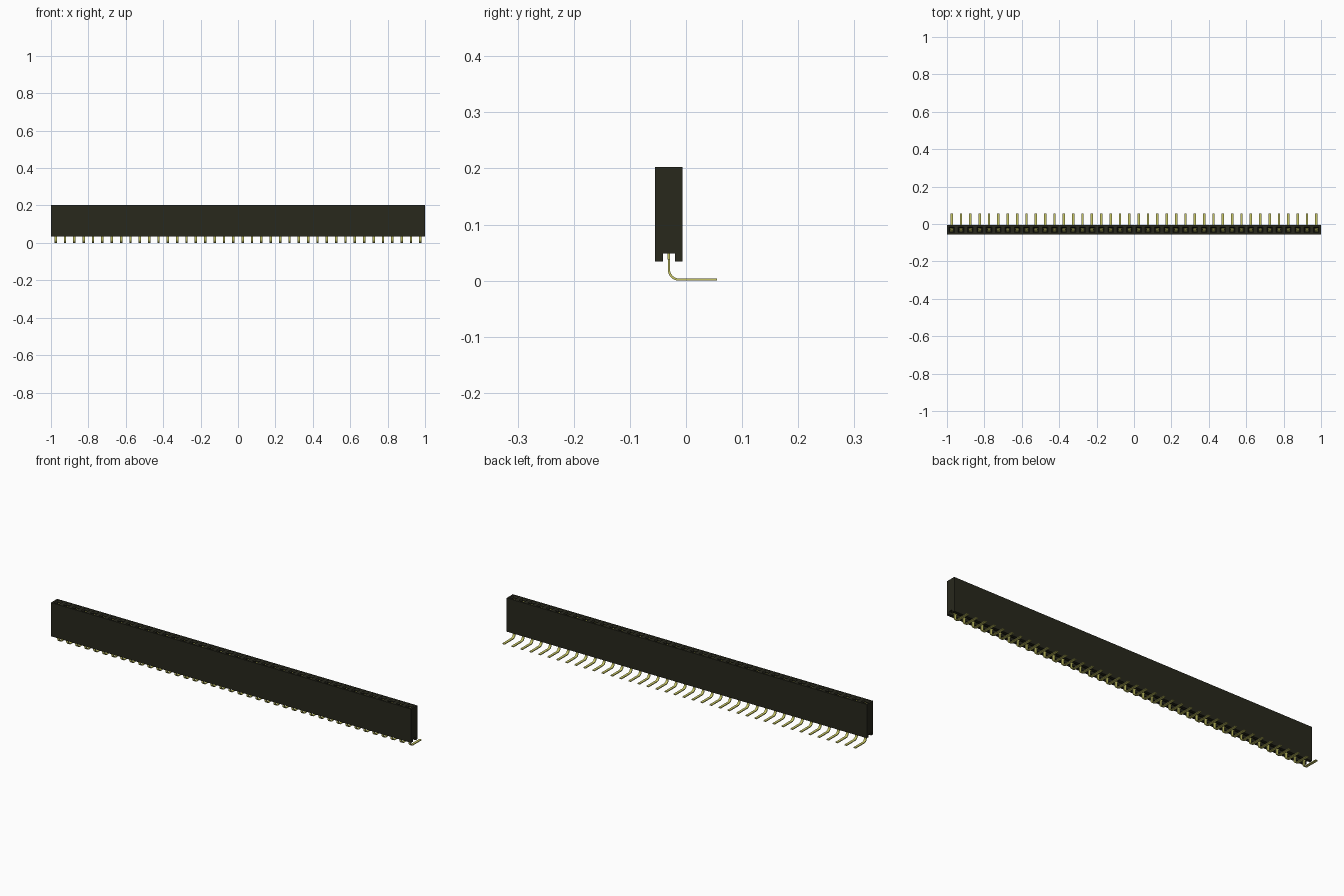
import bpy
import bmesh
from math import cos, sin, pi
from mathutils import Vector

cube = bpy.data.objects.get("Cube")
if cube:
    bpy.data.objects.remove(cube)

COUNT, PITCH = 40, 0.05
PIN_Y = -0.0305


def material(name, color):
    m = bpy.data.materials.new(name)
    m.use_nodes = True
    m.diffuse_color = (*color, 1)
    m.node_tree.nodes["Principled BSDF"].inputs["Base Color"].default_value = (*color, 1)
    return m


black = material("black plastic", (0.021, 0.021, 0.012))
gold = material("gold metal", (0.57, 0.56, 0.13))


def finish(bm, name, mat):
    bmesh.ops.recalc_face_normals(bm, faces=bm.faces)
    mesh = bpy.data.meshes.new(name)
    bm.to_mesh(mesh)
    bm.free()
    mesh.materials.append(mat)
    ob = bpy.data.objects.new(name, mesh)
    bpy.context.collection.objects.link(ob)
    return ob


def extrude_x(bm, profile, x0, x1):
    """Extrude a closed (y, z) outline along x."""
    face = bm.faces.new([bm.verts.new((x0, y, z)) for y, z in profile])
    out = bmesh.ops.extrude_face_region(bm, geom=[face])["geom"]
    verts = [v for v in out if isinstance(v, bmesh.types.BMVert)]
    bmesh.ops.translate(bm, verts=verts, vec=(x1 - x0, 0, 0))


def repeat(ob):
    mod = ob.modifiers.new("row", "ARRAY")
    mod.count = COUNT
    mod.use_relative_offset = False
    mod.use_constant_offset = True
    mod.constant_offset_displace = (PITCH, 0, 0)


def ribbon(path, thickness):
    """Outline of a strip that follows an open (y, z) path."""
    pts = [Vector(p) for p in path]
    left, right = [], []
    for i, p in enumerate(pts):
        t = (pts[min(i + 1, len(pts) - 1)] - pts[max(i - 1, 0)]).normalized()
        n = Vector((-t.y, t.x)) * thickness / 2
        left.append(p + n)
        right.append(p - n)
    return left + right[::-1]


first_x = -PITCH * (COUNT - 1) / 2

# Housing with a channel along the underside
bm = bmesh.new()
front, back, low, high, step = -0.055, -0.006, 0.034, 0.203, 0.048
extrude_x(bm, [(front, low), (PIN_Y - 0.0105, low), (PIN_Y - 0.0105, step),
               (PIN_Y + 0.0105, step), (PIN_Y + 0.0105, low), (back, low),
               (back, high), (front, high)], -1, 1)
housing = finish(bm, "housing", black)

# Square sockets with a funnel mouth, cut into the top
bm = bmesh.new()
rings = []
for half, z in ((0.0095, 0.07), (0.0095, 0.196), (0.016, 0.204)):
    rings.append([bm.verts.new((first_x + sx * half, PIN_Y + sy * half, z))
                  for sx, sy in ((-1, -1), (1, -1), (1, 1), (-1, 1))])
for a, b in zip(rings, rings[1:]):
    for i in range(4):
        j = (i + 1) % 4
        bm.faces.new((a[i], a[j], b[j], b[i]))
bm.faces.new(rings[0])
bm.faces.new(rings[-1])
cutter = finish(bm, "socket_cutter", black)
cutter.hide_render = True
repeat(cutter)
cut = housing.modifiers.new("sockets", "BOOLEAN")
cut.operation = "DIFFERENCE"
cut.solver = "EXACT"
cut.object = cutter
bpy.context.view_layer.objects.active = housing
bpy.ops.object.modifier_apply(modifier=cut.name)
bpy.data.objects.remove(cutter)

# Bent solder tails
bm = bmesh.new()
radius, mid = 0.018, 0.002
path = [(PIN_Y, 0.075)]
for i in range(9):
    a = pi / 2 * i / 8
    path.append((PIN_Y + radius * (1 - cos(a)), mid + radius * (1 - sin(a))))
path.append((0.055, mid))
extrude_x(bm, ribbon(path, 0.004), first_x - 0.0063, first_x + 0.0063)
tails = finish(bm, "solder_tails", gold)
repeat(tails)

# Wider shoulders where the tails enter the housing
bm = bmesh.new()
extrude_x(bm, ribbon([(PIN_Y, 0.038), (PIN_Y, 0.06)], 0.0046),
          first_x - 0.012, first_x + 0.012)
shoulders = finish(bm, "tail_shoulders", gold)
repeat(shoulders)

# Pairs of spring contacts with flared tips inside the sockets
bm = bmesh.new()
for s in (-1, 1):
    leaf = [(PIN_Y + s * y, z) for y, z in
            ((0.007, 0.068), (0.007, 0.13), (0.002, 0.178), (0.0075, 0.192))]
    extrude_x(bm, ribbon(leaf, 0.003), first_x - 0.008, first_x + 0.008)
contacts = finish(bm, "spring_contacts", gold)
repeat(contacts)

# Smooth the bends, keep the strip edges sharp
bpy.ops.object.select_all(action="DESELECT")
tails.select_set(True)
bpy.context.view_layer.objects.active = tails
bpy.ops.object.shade_smooth_by_angle(angle=pi / 6)
